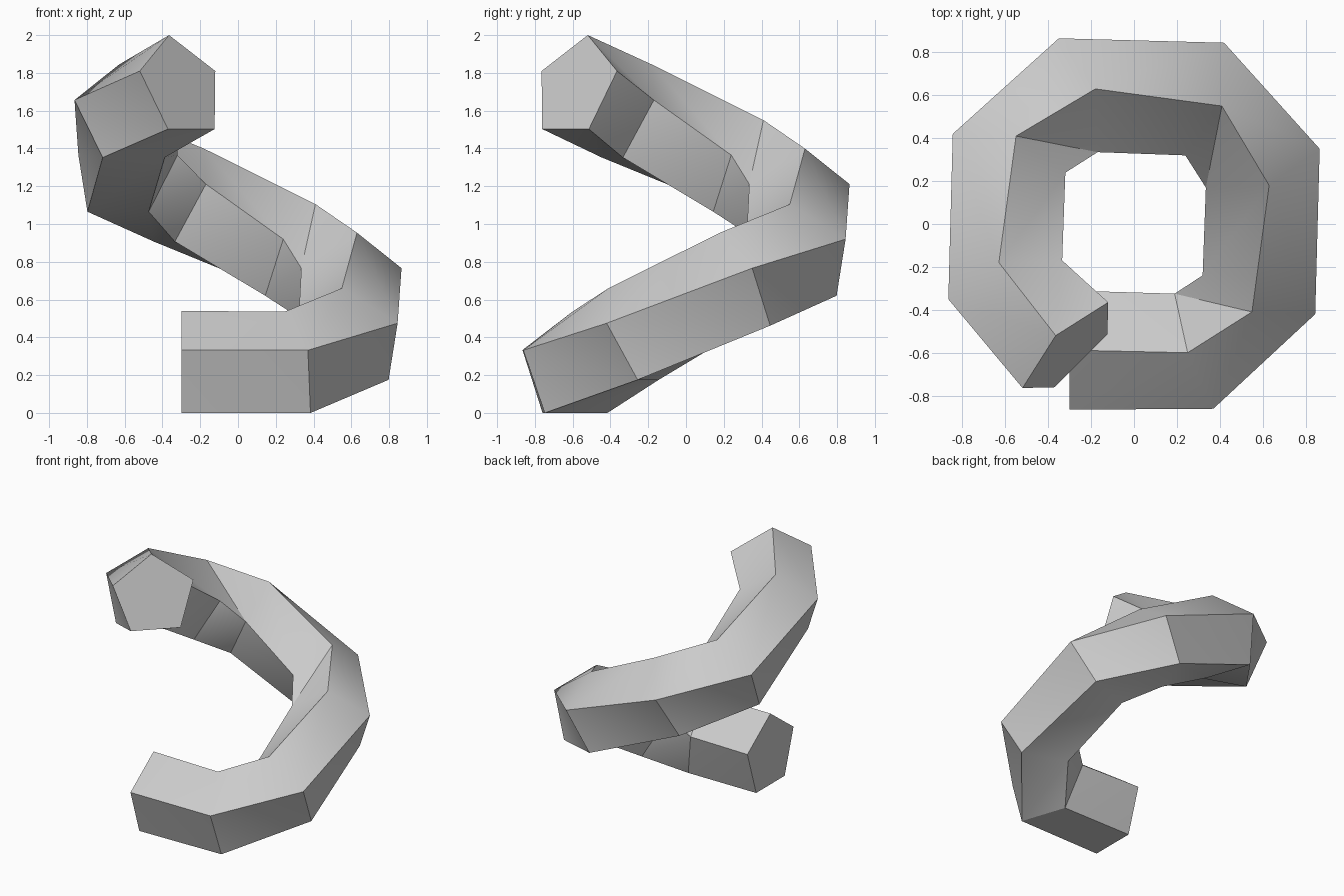
import bpy
import bmesh
from math import cos, sin, pi, radians
from mathutils import Vector, Matrix

SIDES = 5
QUARTER_RISE = 0.445

cube = bpy.data.objects.get("Cube")
if cube:
    bpy.data.objects.remove(cube, do_unlink=True)

grey = bpy.data.materials.new("plain_grey")
grey.use_nodes = True
colour = (0.6, 0.6, 0.6, 1)
grey.diffuse_color = colour
grey.node_tree.nodes["Principled BSDF"].inputs["Base Color"].default_value = colour


def section(centre, up, out):
    """Five corners of a sheared pentagon: apex, outer, low outer, low inner, inner."""
    c, u, h = Vector(centre), Vector(up), Vector(out)
    return [c + u * cos(2 * pi * k / SIDES) + h * sin(2 * pi * k / SIDES)
            for k in range(SIDES)]


def turned(ring, quarters):
    """Carry a section up the spiral by quarter turns."""
    spin = Matrix.Rotation(quarters * pi / 2, 3, 'Z')
    lift = Vector((0, 0, quarters * QUARTER_RISE))
    return [spin @ p + lift for p in ring]


# Two repeating sections, plus the straight start and the cut end
before = section((.597, -.294, .392), (-.047, -.116, .268), (.276, -.095, 0))
after = section((.587, .296, .682), (.043, -.116, .272), (.279, .095, 0))
rings = [section((-.3, -.588, .241), (0, 0, .298), (0, -.292, 0)),
         section((.293, -.59, .24), (-.043, -.01, .297), (.095, -.282, 0))]
for quarter in range(3):
    rings += [turned(before, quarter), turned(after, quarter)]
rings.append(section((-.3, -.585, 1.725), (-.065, .065, .275), (-.21, -.21, 0)))

# Skin the sections, folding each panel from the side corners
bm = bmesh.new()
loops = [[bm.verts.new(p) for p in ring] for ring in rings]
for a, b in zip(loops, loops[1:]):
    for j in range(SIDES):
        k = (j + 1) % SIDES
        if j in (0, 3):
            bm.faces.new((a[j], a[k], b[j]))
            bm.faces.new((a[k], b[k], b[j]))
        else:
            bm.faces.new((a[j], a[k], b[k]))
            bm.faces.new((a[j], b[k], b[j]))
bm.faces.new(loops[0])
bm.faces.new(loops[-1])
bmesh.ops.recalc_face_normals(bm, faces=bm.faces)

mesh = bpy.data.meshes.new("spiral_tube")
bm.to_mesh(mesh)
bm.free()
mesh.materials.append(grey)
tube = bpy.data.objects.new("spiral_tube", mesh)
bpy.context.collection.objects.link(tube)

bpy.ops.object.select_all(action='DESELECT')
tube.select_set(True)
bpy.context.view_layer.objects.active = tube
bpy.ops.object.shade_smooth_by_angle(angle=radians(30))
